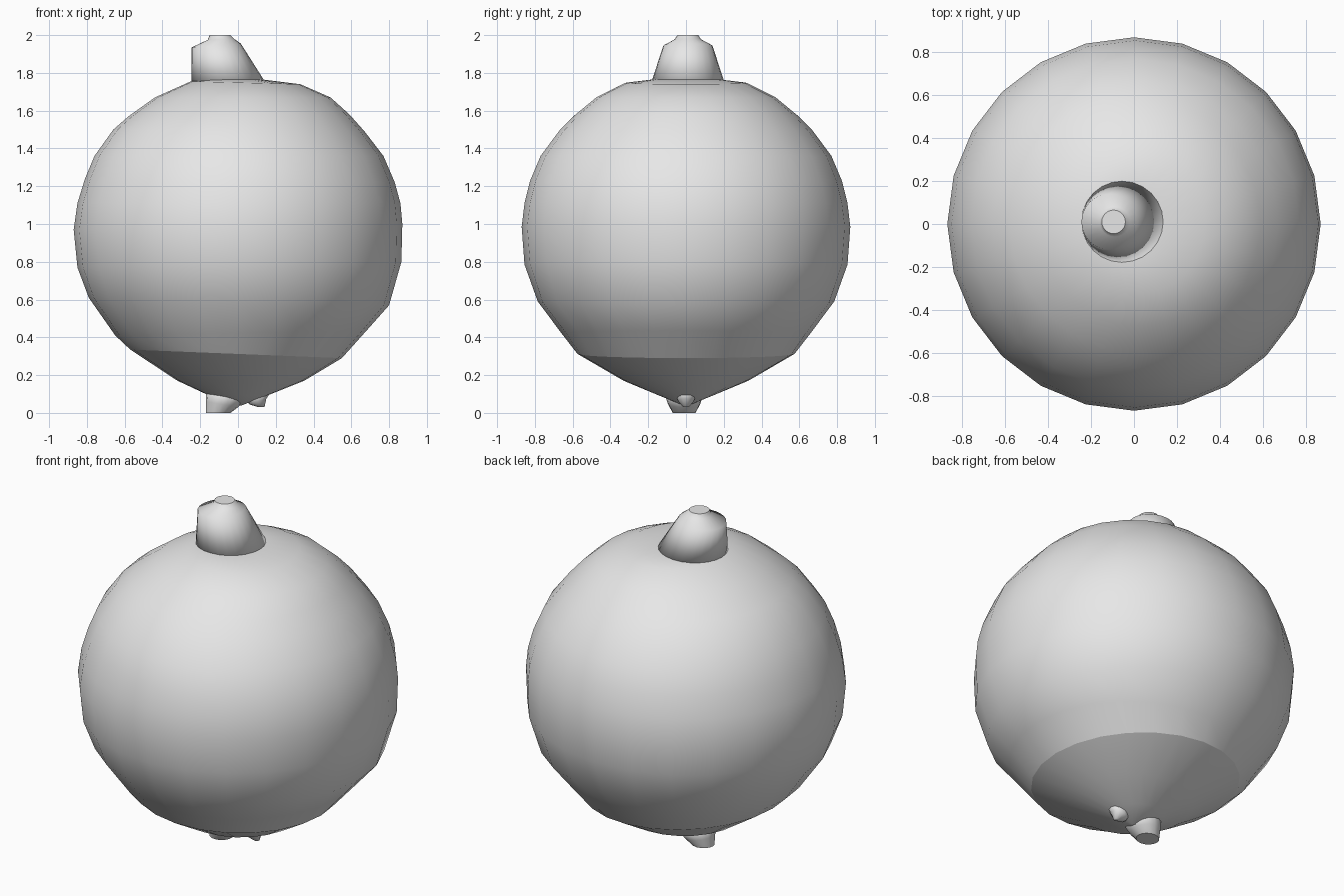
import bpy
import bmesh
import math

if "Cube" in bpy.data.objects:
    bpy.data.objects.remove(bpy.data.objects["Cube"])

grey = bpy.data.materials.new("plain_grey")
grey.use_nodes = True
grey.diffuse_color = (0.8, 0.8, 0.8, 1)
grey.node_tree.nodes["Principled BSDF"].inputs["Base Color"].default_value = (0.8, 0.8, 0.8, 1)


def loft(name, rings, sides=24, y_mid=0.0, crease=None):
    """Skin tilted rings, each given as (left x, left z, right x, right z, y radius)."""
    bm = bmesh.new()
    loops = []
    for xl, zl, xr, zr, ry in rings:
        loop = []
        for i in range(sides):
            a = math.tau * i / sides
            t = (1 + math.cos(a)) / 2
            loop.append(bm.verts.new((xl + (xr - xl) * t,
                                      y_mid + ry * math.sin(a),
                                      zl + (zr - zl) * t)))
        loops.append(loop)
    for a, b in zip(loops, loops[1:]):
        for i in range(sides):
            j = (i + 1) % sides
            bm.faces.new((a[i], a[j], b[j], b[i]))
    bm.faces.new(loops[0])
    bm.faces.new(loops[-1])
    bmesh.ops.recalc_face_normals(bm, faces=bm.faces[:])
    for f in bm.faces:
        f.smooth = True
    # Hard edge round the chosen ring
    if crease is not None:
        hard = set(loops[crease])
        for e in bm.edges:
            if e.verts[0] in hard and e.verts[1] in hard:
                e.smooth = False
    mesh = bpy.data.meshes.new(name)
    bm.to_mesh(mesh)
    bm.free()
    mesh.materials.append(grey)
    obj = bpy.data.objects.new(name, mesh)
    bpy.context.collection.objects.link(obj)
    return obj


# Round body with a shallow cone underneath
body = [
    (-0.18, 1.765, 0.13, 1.765, 0.18),
    (-0.25, 1.755, 0.33, 1.74, 0.32),
    (-0.44, 1.67, 0.49, 1.67, 0.475),
    (-0.58, 1.57, 0.59, 1.58, 0.59),
    (-0.66, 1.5, 0.67, 1.49, 0.67),
    (-0.76, 1.36, 0.77, 1.36, 0.77),
    (-0.81, 1.24, 0.83, 1.22, 0.825),
    (-0.85, 1.11, 0.86, 1.11, 0.855),
    (-0.87, 0.97, 0.87, 1.0, 0.87),
    (-0.85, 0.77, 0.865, 0.8, 0.855),
    (-0.79, 0.61, 0.8, 0.57, 0.785),
    (-0.65, 0.41, 0.68, 0.435, 0.66),
    (-0.57, 0.335, 0.55, 0.29, 0.575),
    (-0.32, 0.17, 0.35, 0.17, 0.33),
    (-0.17, 0.1, 0.15, 0.09, 0.15),
    (-0.02, 0.04, 0.02, 0.04, 0.015),
]
loft("body", body, crease=12)

# Leaning stem with a small knob
stem = [
    (-0.245, 1.74, 0.145, 1.75, 0.195),
    (-0.245, 1.935, 0.015, 1.955, 0.13),
    (-0.16, 1.975, -0.02, 1.98, 0.07),
    (-0.15, 2.0, -0.04, 2.0, 0.055),
]
loft("stem", stem, y_mid=0.01, crease=3)

# Two nubs under the body
nub = [
    (-0.17, 0.14, 0.06, 0.1, 0.11),
    (-0.17, 0.06, 0.0, 0.03, 0.085),
    (-0.17, 0.0, -0.04, 0.0, 0.06),
]
loft("large_bottom_nub", nub, sides=16, y_mid=-0.01, crease=2)

spike = [
    (0.03, 0.1, 0.18, 0.12, 0.06),
    (0.06, 0.045, 0.15, 0.075, 0.04),
    (0.11, 0.03, 0.14, 0.03, 0.015),
]
loft("small_bottom_nub", spike, sides=12)
